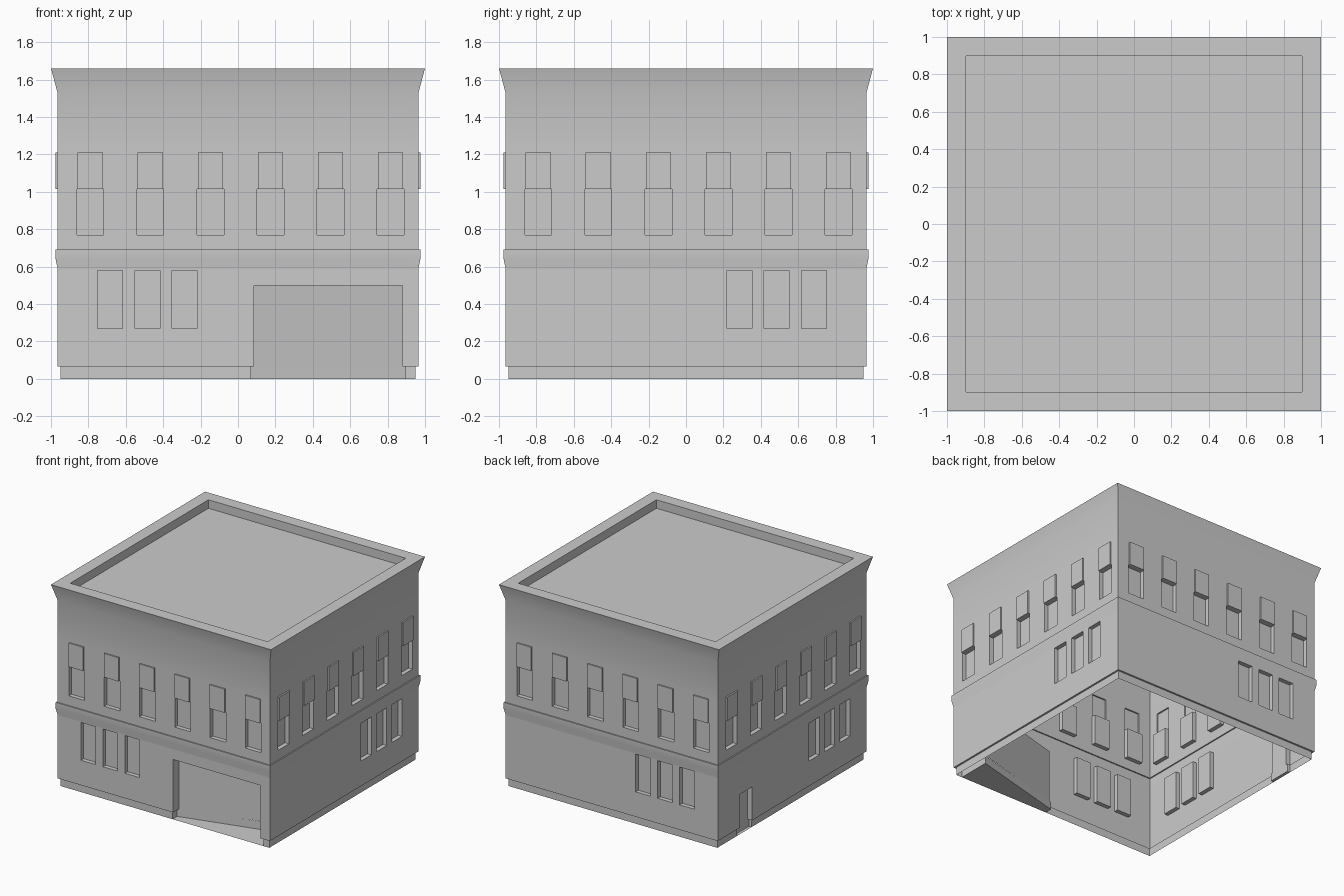
import bpy
import math

if "Cube" in bpy.data.objects:
    bpy.data.objects.remove(bpy.data.objects["Cube"], do_unlink=True)

# One plain material
GREY = (0.6, 0.6, 0.6, 1)
grey = bpy.data.materials.new("plain_grey")
grey.use_nodes = True
grey.diffuse_color = GREY
grey.node_tree.nodes["Principled BSDF"].inputs["Base Color"].default_value = GREY

WALL, PLINTH, STEP = 0.965, 0.95, 0.065
ROOF_Z = 1.59

# Outline of the shell from ground to roof: (height, distance from centre)
PROFILE = [(0, PLINTH), (STEP, PLINTH), (STEP, WALL), (0.27, WALL), (0.34, WALL),
           (0.5, WALL), (0.58, WALL), (0.59, WALL), (0.64, 0.975), (0.69, 0.975),
           (0.69, WALL), (0.77, WALL), (1.015, WALL), (1.21, WALL), (1.53, WALL),
           (1.66, 1.0), (1.66, 0.897), (ROOF_Z, 0.897)]


class Part:
    """Collects quads on the four sides of the building."""

    def __init__(self, name):
        self.name, self.verts, self.faces = name, [], []
        self.index = {}

    def quad(self, side, corners):
        face = []
        a = side * math.pi / 2
        for t, d, z in corners:
            p = (round(t * math.cos(a) + d * math.sin(a), 5),
                 round(t * math.sin(a) - d * math.cos(a), 5), round(z, 5))
            if p not in self.index:
                self.index[p] = len(self.verts)
                self.verts.append(p)
            face.append(self.index[p])
        self.faces.append(face)

    def recess(self, side, t0, t1, z0, z1, d, a, b, floor=True, top=True):
        """Panel set back by a on its left and b on its right, with reveals."""
        self.quad(side, [(t0, d - a, z0), (t1, d - b, z0), (t1, d - b, z1), (t0, d - a, z1)])
        self.quad(side, [(t0, d, z0), (t0, d - a, z0), (t0, d - a, z1), (t0, d, z1)])
        self.quad(side, [(t1, d - b, z0), (t1, d, z0), (t1, d, z1), (t1, d - b, z1)])
        if floor:
            self.quad(side, [(t0, d, z0), (t1, d, z0), (t1, d - b, z0), (t0, d - a, z0)])
        if top:
            self.quad(side, [(t0, d - a, z1), (t1, d - b, z1), (t1, d, z1), (t0, d, z1)])

    def build(self):
        mesh = bpy.data.meshes.new(self.name)
        mesh.from_pydata(self.verts, [], self.faces)
        mesh.materials.append(grey)
        obj = bpy.data.objects.new(self.name, mesh)
        bpy.context.collection.objects.link(obj)
        bpy.ops.object.select_all(action="DESELECT")
        obj.select_set(True)
        bpy.context.view_layer.objects.active = obj
        bpy.ops.object.shade_smooth_by_angle(angle=math.radians(30))


shell = Part("outer_walls")
upper_sashes = Part("upper_sashes")
lower_sashes = Part("lower_sashes")
ground_windows = Part("ground_windows")
garage = Part("garage_door")
entry = Part("side_door")
roof = Part("flat_roof")

# Doors: part, left, right, height, depth at left, depth at right
DOORS = {0: (garage, 0.085, 0.88, 0.5, 0.075, 0.29),
         3: (entry, -0.68, -0.52, 0.34, 0.04, 0.04)}

for side in range(4):
    holes = []

    # Upper floor windows: raised upper sash over a sunken lower sash
    for i in range(6):
        c = -0.79 + 0.321 * i
        for part, half, z0, z1, depth in ((upper_sashes, 0.067, 1.015, 1.21, -0.012),
                                          (lower_sashes, 0.072, 0.77, 1.015, 0.035)):
            holes.append((c - half, c + half, z0, z1))
            part.recess(side, *holes[-1], WALL, depth, depth)

    # Three ground floor windows
    for i in (-1, 0, 1):
        c = (-0.485 if side == 0 else 0.485) + 0.2 * i
        holes.append((c - 0.067, c + 0.067, 0.27, 0.58))
        ground_windows.recess(side, *holes[-1], WALL, 0.035, 0.035)

    # Doors, slightly wider where they cut the plinth
    if side in DOORS:
        part, t0, t1, h, a, b = DOORS[side]
        g = WALL - PLINTH
        holes += [(t0, t1, STEP, h), (t0 - g, t1 + g, -STEP, STEP)]
        part.recess(side, t0, t1, STEP, h, WALL, a, b, floor=False)
        part.recess(side, t0 - g, t1 + g, 0, STEP, PLINTH, a - g, b - g, top=False)
        for l, r, depth in ((t0 - g, t0, a), (t1, t1 + g, b)):
            part.quad(side, [(l, WALL - depth, STEP), (r, WALL - depth, STEP),
                             (r, WALL, STEP), (l, WALL, STEP)])

    # Wall grid with the openings left out
    cuts = sorted({round(t, 4) for hole in holes for t in hole[:2]})
    for (z0, d0), (z1, d1) in zip(PROFILE, PROFILE[1:]):
        low, high = [-d0] + cuts + [d0], [-d1] + cuts + [d1]
        zc = (z0 + z1) / 2
        for j in range(len(low) - 1):
            tc = (low[j] + low[j + 1]) / 2
            if not any(l < tc < r and b < zc <= t for l, r, b, t in holes):
                shell.quad(side, [(low[j], d0, z0), (low[j + 1], d0, z0),
                                  (high[j + 1], d1, z1), (high[j], d1, z1)])

# Flat roof behind the parapet
e = PROFILE[-1][1]
roof.quad(0, [(-e, e, ROOF_Z), (e, e, ROOF_Z), (e, -e, ROOF_Z), (-e, -e, ROOF_Z)])

for part in (shell, upper_sashes, lower_sashes, ground_windows, garage, entry, roof):
    part.build()
